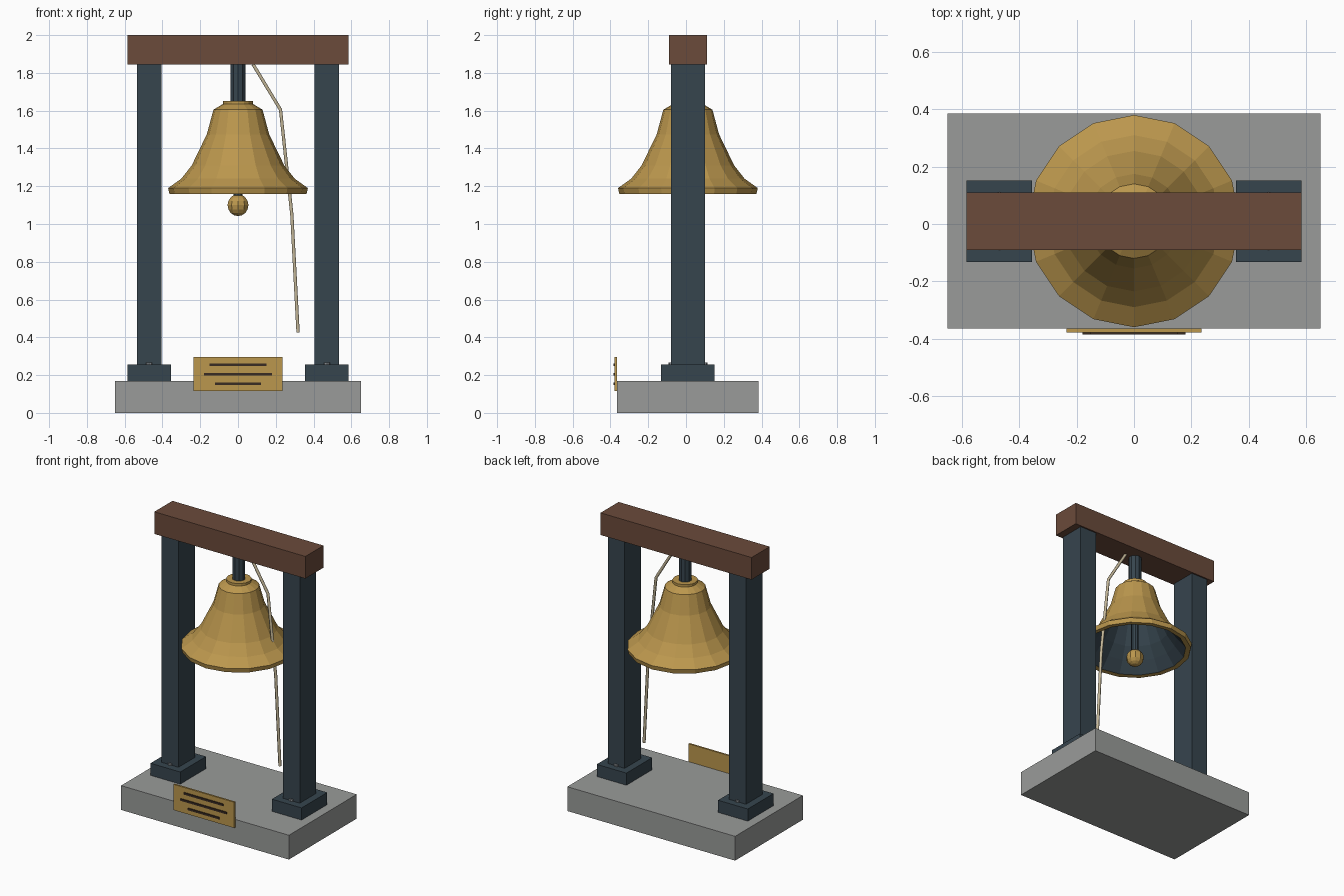
import bpy, bmesh, math
from mathutils import Matrix

if "Cube" in bpy.data.objects:
    bpy.data.objects.remove(bpy.data.objects["Cube"])

MID = 0.01  # depth of the frame's centre plane


def material(name, rgb):
    m = bpy.data.materials.new(name)
    m.use_nodes = True
    col = (*rgb, 1)
    m.diffuse_color = col
    m.node_tree.nodes["Principled BSDF"].inputs["Base Color"].default_value = col
    return m


stone = material("grey stone", (0.32, 0.33, 0.32))
slate = material("slate blue steel", (0.037, 0.059, 0.076))
wood = material("brown wood", (0.145, 0.069, 0.043))
bronze = material("bronze", (0.50, 0.31, 0.075))
rope_mat = material("pale rope", (0.56, 0.48, 0.32))
bolt_mat = material("bolt grey", (0.25, 0.27, 0.29))
ink = material("dark engraving", (0.04, 0.024, 0.016))


def finish(name, bm, *mats):
    bmesh.ops.recalc_face_normals(bm, faces=bm.faces)
    me = bpy.data.meshes.new(name)
    bm.to_mesh(me)
    bm.free()
    for m in mats:
        me.materials.append(m)
    ob = bpy.data.objects.new(name, me)
    bpy.context.collection.objects.link(ob)
    return ob


def box(name, x, y, z, mat):
    """Box from (min, max) ranges on each axis."""
    bm = bmesh.new()
    bmesh.ops.create_cube(bm, size=1)
    for v in bm.verts:
        for i, (lo, hi) in enumerate((x, y, z)):
            v.co[i] = hi if v.co[i] > 0 else lo
    return finish(name, bm, mat)


def rod(name, x, y, z0, z1, r, mat, sides=10):
    bm = bmesh.new()
    bmesh.ops.create_cone(bm, cap_ends=True, segments=sides, radius1=r, radius2=r,
                          depth=z1 - z0, matrix=Matrix.Translation((x, y, (z0 + z1) / 2)))
    return finish(name, bm, mat)


# Base, beam and the two posts with their feet and bolts
box("base_slab", (-0.65, 0.65), (-0.365, 0.385), (0, 0.17), stone)
box("top_beam", (-0.585, 0.585), (MID - 0.1, MID + 0.1), (1.845, 2), wood)
for side, s in (("left", 1), ("right", -1)):
    cx = 0.47 * s
    box(side + "_post", (cx - 0.065, cx + 0.065), (MID - 0.09, MID + 0.09), (0.17, 1.845), slate)
    box(side + "_foot", (cx - 0.115, cx + 0.115), (MID - 0.142, MID + 0.142), (0.17, 0.255), slate)
    for end, t in (("front", -1), ("back", 1)):
        rod(f"{side}_{end}_bolt", cx, MID + 0.085 * t, 0.25, 0.268, 0.018, bolt_mat, 8)

# Bell: outer and inner walls revolved together, lining coloured separately
outer = [(0.08, 1.652), (0.08, 1.635), (0.13, 1.605), (0.165, 1.475),
         (0.245, 1.31), (0.30, 1.24), (0.37, 1.19), (0.363, 1.16)]
inner = [(0.33, 1.162), (0.27, 1.235), (0.215, 1.31), (0.14, 1.465), (0.105, 1.58)]
SIDES = 16
bm = bmesh.new()
rings = [[bm.verts.new((r * math.cos(math.tau * i / SIDES),
                        MID + r * math.sin(math.tau * i / SIDES), z))
          for i in range(SIDES)] for r, z in outer + inner]
bm.faces.new(rings[0])
for k, (a, b) in enumerate(zip(rings, rings[1:])):
    for i in range(SIDES):
        j = (i + 1) % SIDES
        f = bm.faces.new((a[i], a[j], b[j], b[i]))
        f.material_index = int(k >= len(outer))
bm.faces.new(rings[-1]).material_index = 1
finish("bell", bm, bronze, slate)

# Hanger above the bell, clapper inside it
rod("bell_hanger", 0, MID, 1.645, 1.85, 0.042, slate)
rod("clapper_rod", 0, MID, 1.12, 1.59, 0.025, slate)
bm = bmesh.new()
bmesh.ops.create_uvsphere(bm, u_segments=10, v_segments=8, radius=0.058,
                          matrix=Matrix.Translation((0, MID, 1.1)))
finish("clapper_ball", bm, bronze)

# Pull rope
cu = bpy.data.curves.new("pull_rope", "CURVE")
cu.dimensions = "3D"
cu.bevel_depth = 0.01
cu.bevel_resolution = 1
cu.use_fill_caps = True
path = [(0.08, 1.845), (0.225, 1.605), (0.285, 1.05), (0.318, 0.425)]
sp = cu.splines.new("POLY")
sp.points.add(len(path) - 1)
for p, (x, z) in zip(sp.points, path):
    p.co = (x, MID, z, 1)
cu.materials.append(rope_mat)
bpy.context.collection.objects.link(bpy.data.objects.new("pull_rope", cu))

# Plaque with three engraved bars
box("plaque", (-0.235, 0.235), (-0.378, -0.365), (0.115, 0.295), bronze)
for i, (w, z) in enumerate(((0.152, 0.255), (0.18, 0.205), (0.122, 0.154))):
    box(f"plaque_line_{i + 1}", (-w, w), (-0.385, -0.377), (z - 0.007, z + 0.007), ink)
